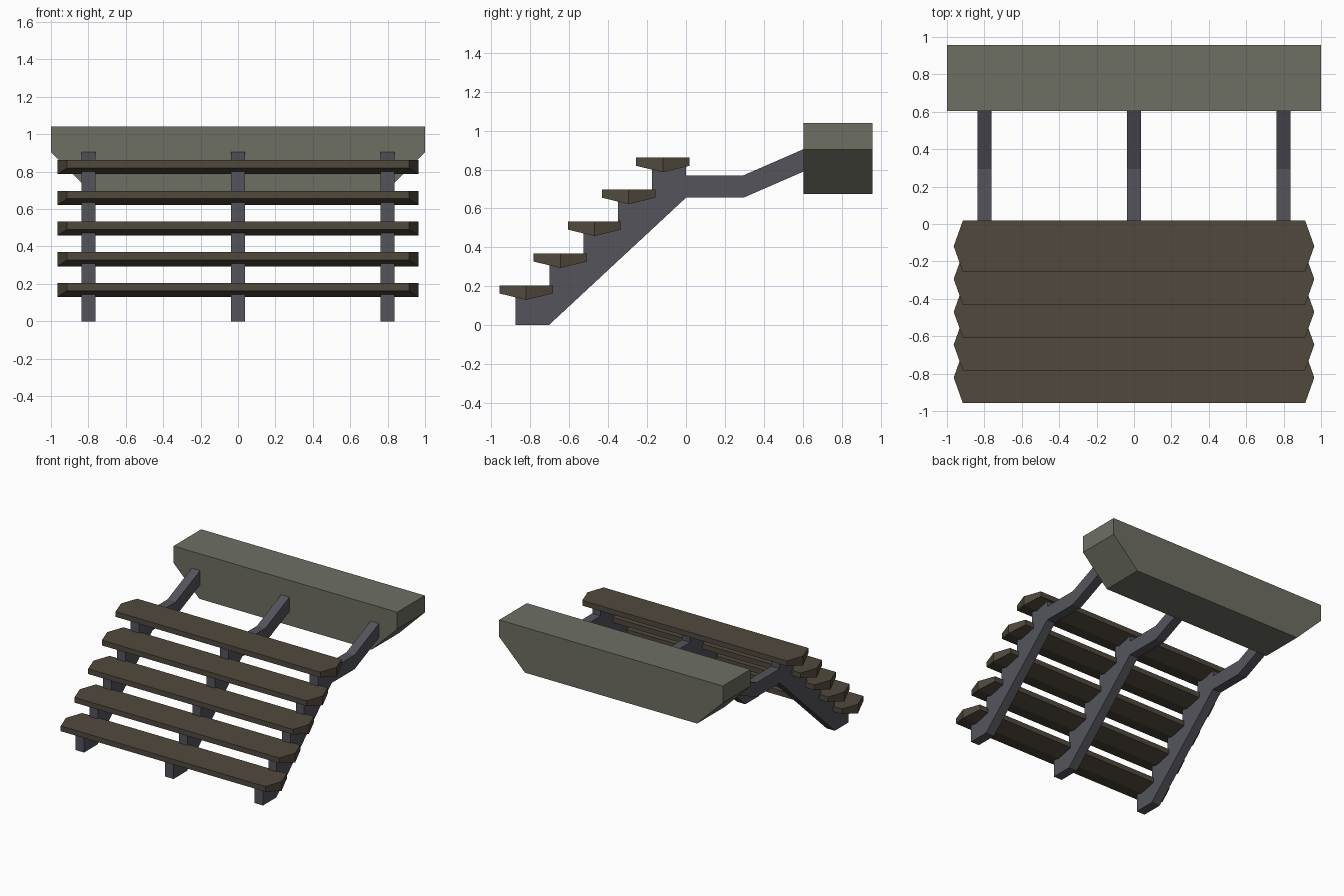
import bpy, bmesh

if "Cube" in bpy.data.objects:
    bpy.data.objects.remove(bpy.data.objects["Cube"])


def material(name, rgb):
    m = bpy.data.materials.new(name)
    m.diffuse_color = (*rgb, 1)
    m.use_nodes = True
    m.node_tree.nodes["Principled BSDF"].inputs["Base Color"].default_value = m.diffuse_color
    return m


STONE = material("stone", (0.155, 0.158, 0.124))
WOOD = material("wood", (0.082, 0.066, 0.046))
METAL = material("metal", (0.09, 0.088, 0.108))


def finish(bm, name, mat):
    bmesh.ops.recalc_face_normals(bm, faces=bm.faces)
    me = bpy.data.meshes.new(name)
    bm.to_mesh(me)
    bm.free()
    me.materials.append(mat)
    ob = bpy.data.objects.new(name, me)
    bpy.context.collection.objects.link(ob)
    return ob


def prism(name, points, offset, mat):
    """Extrude a closed 3D outline along an offset vector."""
    bm = bmesh.new()
    face = bm.faces.new([bm.verts.new(p) for p in points])
    ext = bmesh.ops.extrude_face_region(bm, geom=[face], use_keep_orig=True)
    moved = [g for g in ext["geom"] if isinstance(g, bmesh.types.BMVert)]
    bmesh.ops.translate(bm, verts=moved, vec=offset)
    return finish(bm, name, mat)


# Top landing beam with sloped lower ends
beam = [(-1, 1.04), (1, 1.04), (1, 0.903), (0.77, 0.675), (-0.77, 0.675), (-1, 0.903)]
prism("landing_beam", [(x, 0.605, z) for x, z in beam], (0, 0.353, 0), STONE)

STEPS, RUN, RISE = 5, 0.1755, 0.164

# Stringers: sawtooth upper edge tucked into the treads, bent arm to the beam
side = [(0.605, 0.905), (0.605, 0.79), (0.295, 0.655), (0, 0.655), (-0.705, 0), (-0.877, 0)]
for i in range(STEPS):
    top = 0.172 + i * RISE
    side += [(-0.877 + i * RUN, top), (-0.877 + (i + 1) * RUN, top)]
side[-1] = (0, side[-1][1])
side += [(0, 0.77), (0.295, 0.77)]
for name, x in (("left", -0.8), ("middle", 0), ("right", 0.8)):
    prism(name + "_stringer", [(x - 0.0375, y, z) for y, z in side], (0.075, 0, 0), METAL)


# Treads: pointed ends in plan, V-shaped underside
def tread(name, y, z):
    bm = bmesh.new()
    rings = []
    for dy, half, drop in ((-0.137, 0.915, 0.042), (0, 0.964, 0.075), (0.137, 0.915, 0.042)):
        rings.append([bm.verts.new((sx * half, y + dy, z - d))
                      for sx, d in ((-1, 0), (1, 0), (1, drop), (-1, drop))])
    for a, b in zip(rings, rings[1:]):
        for k in range(4):
            n = (k + 1) % 4
            bm.faces.new((a[k], a[n], b[n], b[k]))
    bm.faces.new(rings[0])
    bm.faces.new(rings[-1])
    finish(bm, name, WOOD)


for i in range(STEPS):
    tread(f"tread_{i + 1}", -0.821 + i * 0.1755, 0.205 + i * RISE)
